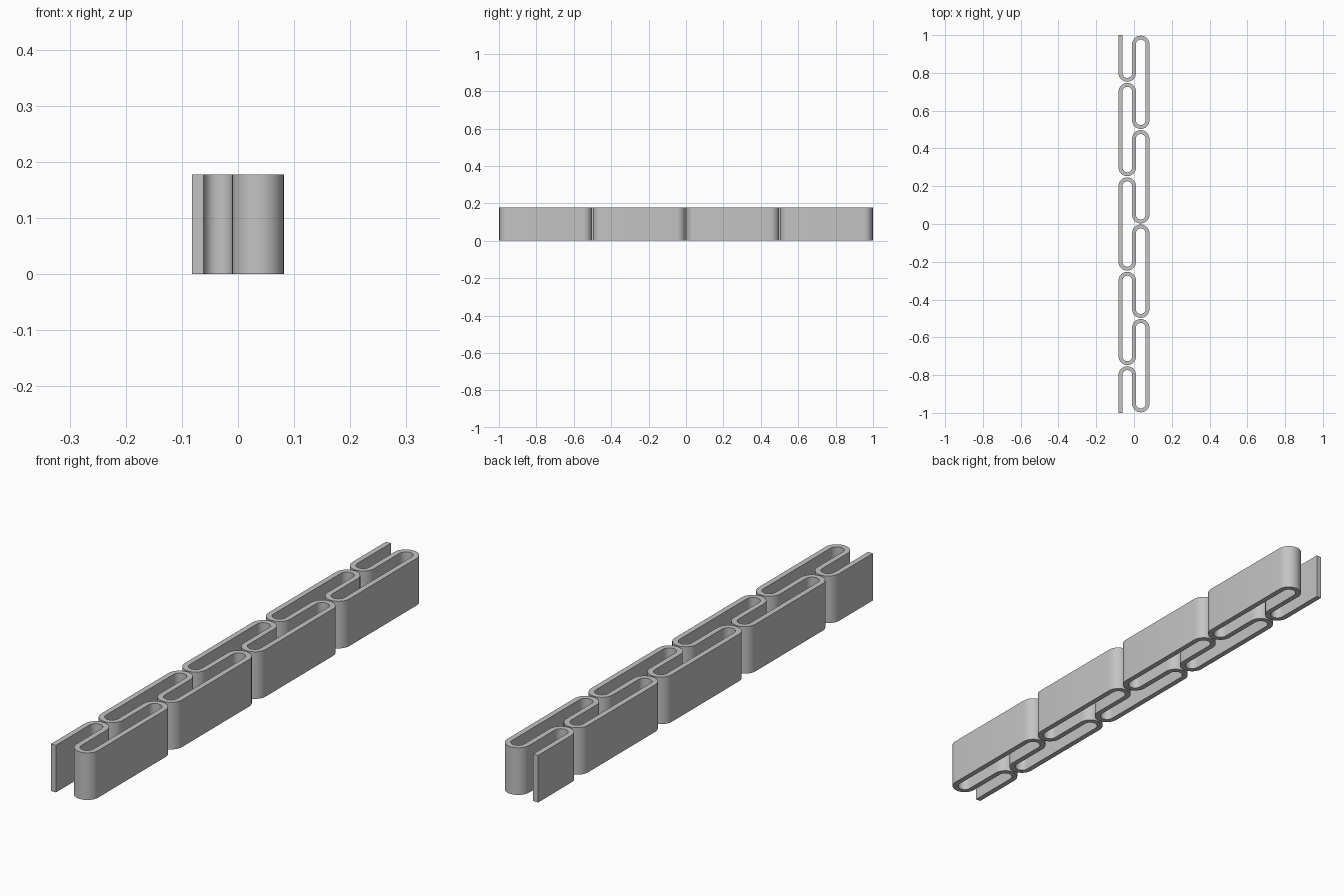
import bpy, bmesh, math
from mathutils import Vector

if "Cube" in bpy.data.objects:
    bpy.data.objects.remove(bpy.data.objects["Cube"])

R = 0.0357        # bend radius on the ribbon's centreline
T = 0.0205        # ribbon thickness
H = 0.178         # ribbon height
GAP = 0.003       # half the gap between neighbouring bends
STEPS = 16        # segments per half-turn


def bend(cx, y_tip, start_left, downward):
    """Half-turn about x = cx whose outer tip reaches y_tip."""
    sign = -1 if downward else 1
    cy = y_tip - sign * (R + T / 2)
    pts = []
    for i in range(STEPS + 1):
        a = math.pi * i / STEPS
        x = -math.cos(a) if start_left else math.cos(a)
        pts.append(Vector((cx + R * x, cy + sign * R * math.sin(a))))
    return pts


# Centreline: one continuous ribbon winding between left and right columns
path = [Vector((-2 * R, 1.0))]
for k in range(4):
    top = 1.0 - 0.5 * k
    path += bend(-R, top - 0.25 + GAP, True, True)      # left, lower bend
    path += bend(R, top - GAP, True, False)             # right, upper bend
    path += bend(R, top - 0.5 + GAP, False, True)       # right, lower bend
    path += bend(-R, top - 0.25 - GAP, False, False)    # left, upper bend
path.append(Vector((-2 * R, -1.0)))

# Sweep a rectangular section along the centreline
bm = bmesh.new()
rings = []
for i, p in enumerate(path):
    # exact tangents at straight ends, averaged direction inside the bends
    d0 = (p - path[max(i - 1, 0)])
    d1 = (path[min(i + 1, len(path) - 1)] - p)
    t = (d0.normalized() + d1.normalized()).normalized()
    if d0.length > 0.05 or d1.length > 0.05:
        t = Vector((0, 1 if t.y > 0 else -1))
    n = Vector((-t.y, t.x)) * T / 2
    a, b = p + n, p - n
    rings.append([bm.verts.new((q.x, q.y, z))
                  for q, z in ((a, 0), (b, 0), (b, H), (a, H))])
for r, s in zip(rings, rings[1:]):
    for j in range(4):
        k = (j + 1) % 4
        bm.faces.new((r[j], r[k], s[k], s[j]))
bm.faces.new(rings[0])
bm.faces.new(rings[-1][::-1])
bmesh.ops.recalc_face_normals(bm, faces=bm.faces[:])

mesh = bpy.data.meshes.new("folded_ribbon")
bm.to_mesh(mesh)
bm.free()
ribbon = bpy.data.objects.new("folded_ribbon", mesh)
bpy.context.collection.objects.link(ribbon)

grey = bpy.data.materials.new("light grey")
grey.diffuse_color = (0.55, 0.55, 0.55, 1)
grey.use_nodes = True
grey.node_tree.nodes["Principled BSDF"].inputs["Base Color"].default_value = grey.diffuse_color
mesh.materials.append(grey)

# Smooth bends, crisp top and bottom edges
bpy.context.view_layer.objects.active = ribbon
ribbon.select_set(True)
bpy.ops.object.shade_smooth_by_angle(angle=math.radians(30))
